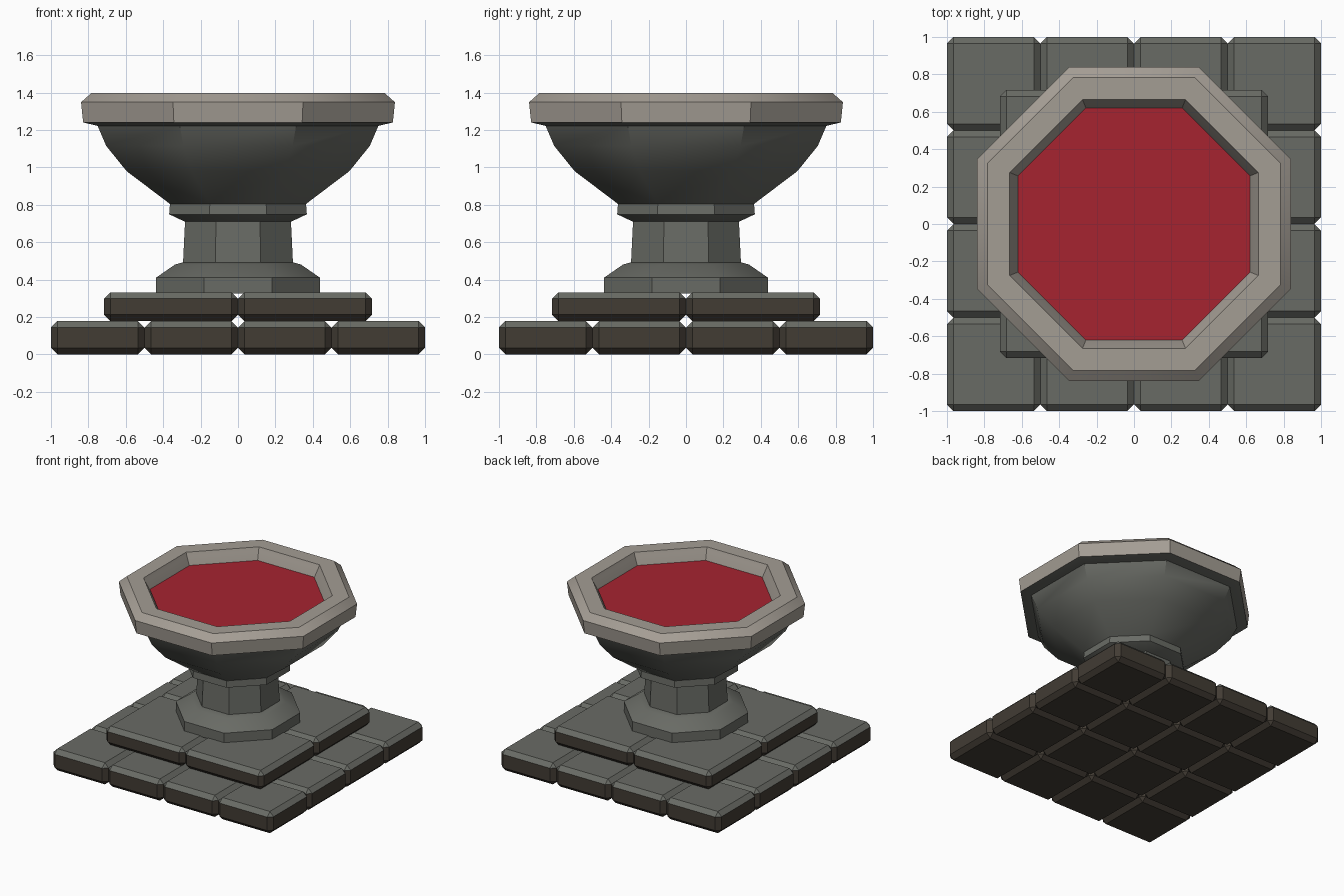
import bpy, bmesh, math

if "Cube" in bpy.data.objects:
    bpy.data.objects.remove(bpy.data.objects["Cube"])


def srgb(r, g, b):
    lin = lambda c: ((c / 255 + 0.055) / 1.055) ** 2.4 if c > 10 else c / 255 / 12.92
    return (lin(r), lin(g), lin(b), 1.0)


def material(name, rgb):
    m = bpy.data.materials.new(name)
    m.diffuse_color = srgb(*rgb)
    m.use_nodes = True
    m.node_tree.nodes["Principled BSDF"].inputs["Base Color"].default_value = m.diffuse_color
    return m


STONE = material("grey_stone", (105, 107, 101))
PALE = material("pale_rim_stone", (164, 157, 148))
DARK = material("dark_brown_stone", (66, 60, 52))
RED = material("red_liquid", (166, 36, 48))


def finish(name, bm, mats, smooth=False):
    bmesh.ops.recalc_face_normals(bm, faces=bm.faces)
    me = bpy.data.meshes.new(name)
    bm.to_mesh(me)
    bm.free()
    for m in mats:
        me.materials.append(m)
    ob = bpy.data.objects.new(name, me)
    bpy.context.collection.objects.link(ob)
    if smooth:
        me.shade_smooth()
        me.set_sharp_from_angle(angle=math.radians(37))
    return ob


def octagon_lathe(name, profile, mats, ring=False, colours=None):
    """Sweep (apothem, z) points round 8 sides with flats on the axes."""
    bm = bmesh.new()
    loops = []
    for r, z in profile:
        R = r / math.cos(math.pi / 8)
        loops.append([bm.verts.new((R * math.cos(math.pi * (2 * i + 1) / 8),
                                    R * math.sin(math.pi * (2 * i + 1) / 8), z))
                      for i in range(8)])
    n = len(loops)
    for s in range(n if ring else n - 1):
        a, b = loops[s], loops[(s + 1) % n]
        for i in range(8):
            j = (i + 1) % 8
            f = bm.faces.new((a[i], a[j], b[j], b[i]))
            f.material_index = colours[s] if colours else 0
    if not ring:
        bm.faces.new(loops[0])
        bm.faces.new(loops[-1])
    return finish(name, bm, mats, smooth=True)


def tile_tier(name, count, half, z0, z1, chamfer):
    """Grid of chamfered slabs: grey tops, dark sides and undersides."""
    size = 2 * half / count
    for iy in range(count):
        for ix in range(count):
            bm = bmesh.new()
            bmesh.ops.create_cube(bm, size=1)
            cx, cy = (-half + size * (k + 0.5) for k in (ix, iy))
            for v in bm.verts:
                v.co = (cx + v.co.x * (size - 0.001), cy + v.co.y * (size - 0.001),
                        (z0 + z1) / 2 + v.co.z * (z1 - z0))
            bmesh.ops.bevel(bm, geom=bm.edges[:], offset=chamfer, segments=1,
                            affect='EDGES', profile=0.5)
            bm.normal_update()
            for f in bm.faces:
                f.material_index = 0 if f.normal.z > 0.3 else 1
            finish(f"{name}_{ix}_{iy}", bm, [STONE, DARK])


# Stepped base of slabs
tile_tier("lower_slab", 4, 1.0, 0.0, 0.178, 0.034)
tile_tier("upper_slab", 2, 0.717, 0.178, 0.332, 0.034)

# Pedestal
octagon_lathe("pedestal_foot", [(0.438, 0.325), (0.438, 0.41), (0.337, 0.48), (0.295, 0.492)], [STONE])
octagon_lathe("pedestal_column", [(0.294, 0.485), (0.283, 0.715)], [STONE])
octagon_lathe("pedestal_collar", [(0.283, 0.709), (0.368, 0.749), (0.364, 0.803)], [STONE])

# Bowl
octagon_lathe("bowl", [(0.362, 0.803), (0.596, 0.98), (0.705, 1.115), (0.754, 1.23)], [STONE])

# Rim: grey underside, pale everywhere else
octagon_lathe("rim", [(0.60, 1.222), (0.752, 1.222), (0.828, 1.24), (0.839, 1.348),
                      (0.783, 1.398), (0.665, 1.398), (0.655, 1.372), (0.615, 1.29)],
              [PALE, STONE], ring=True, colours=[1, 1, 0, 0, 0, 0, 0, 0])

# Liquid surface
octagon_lathe("liquid", [(0.605, 1.295), (0.621, 1.308)], [RED])
